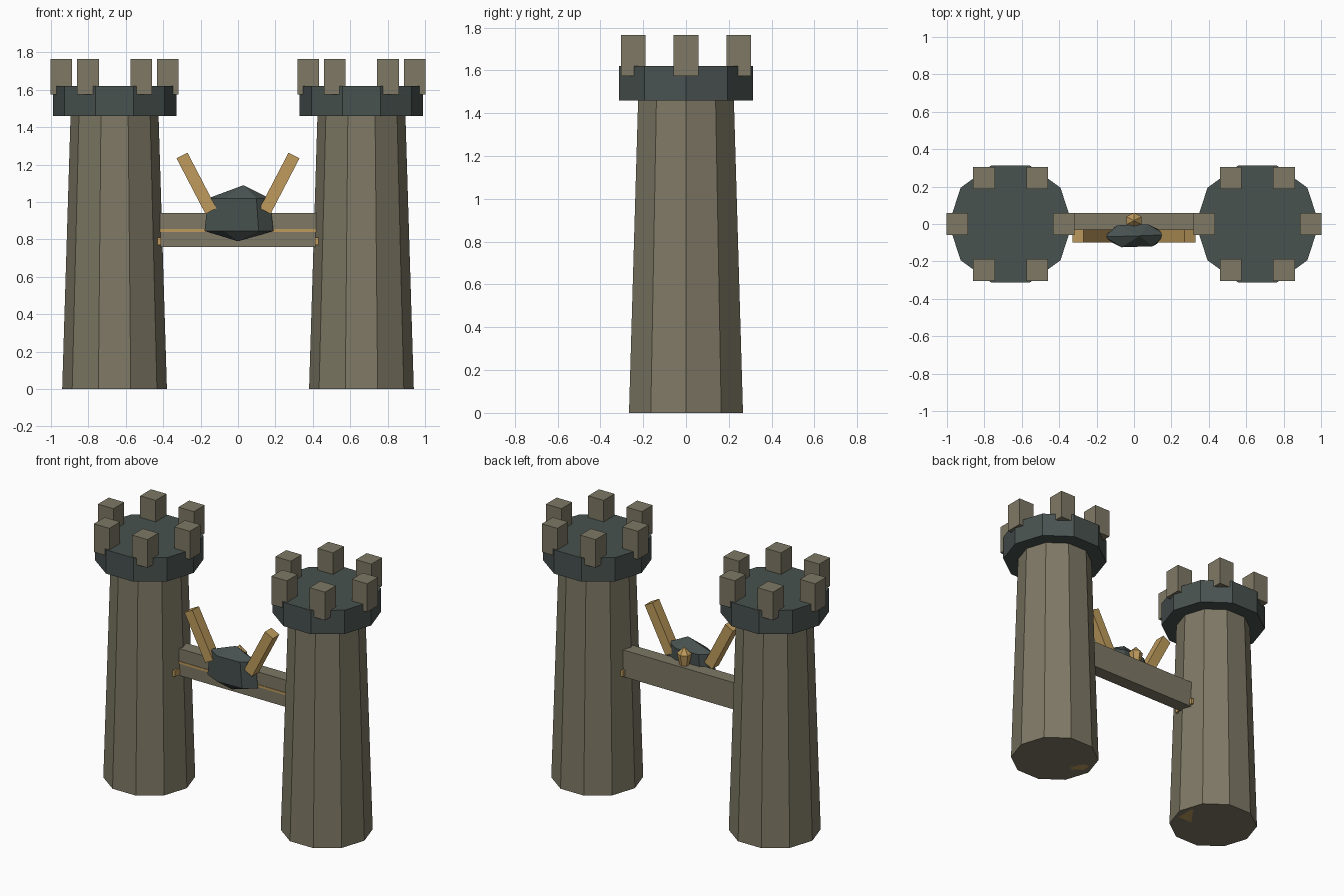
import bpy, bmesh
from math import sin, cos, pi, radians

if "Cube" in bpy.data.objects:
    bpy.data.objects.remove(bpy.data.objects["Cube"])


def material(name, rgb):
    m = bpy.data.materials.new(name)
    m.diffuse_color = (*rgb, 1)
    m.use_nodes = True
    m.node_tree.nodes["Principled BSDF"].inputs["Base Color"].default_value = m.diffuse_color
    return m


STONE = material("stone", (0.21, 0.19, 0.13))
SLATE = material("slate", (0.065, 0.085, 0.08))
GOLD = material("wood", (0.52, 0.33, 0.11))


def box(name, x, y, z, mat, tilt=0, size=None):
    """Box from ranges, or from a centre point when size is given."""
    if size:
        loc = (x, y, z)
    else:
        loc = [(a + b) / 2 for a, b in (x, y, z)]
        size = [b - a for a, b in (x, y, z)]
    bpy.ops.mesh.primitive_cube_add(size=1, location=loc)
    ob = bpy.context.object
    ob.name = name
    ob.scale = size
    ob.rotation_euler[1] = tilt
    ob.data.materials.append(mat)


def stack(name, centre, sides, profile, mat, turn=0):
    """Flat-faced solid from rings of (rx, ry, z, x shift); rx = 0 makes a tip."""
    bm = bmesh.new()
    rings = []
    for rx, ry, z, dx in profile:
        n = sides if rx else 1
        rings.append([bm.verts.new((dx + rx * cos(turn + 2 * pi * i / sides),
                                    ry * sin(turn + 2 * pi * i / sides), z)) for i in range(n)])
    for a, b in zip(rings, rings[1:]):
        for i in range(sides):
            j = (i + 1) % sides
            loop = [a[i % len(a)], a[j % len(a)], b[j % len(b)], b[i % len(b)]]
            bm.faces.new(list(dict.fromkeys(loop)))
    for r in (rings[0], rings[-1]):
        if len(r) > 2:
            bm.faces.new(r)
    bmesh.ops.recalc_face_normals(bm, faces=bm.faces)
    me = bpy.data.meshes.new(name)
    bm.to_mesh(me)
    bm.free()
    me.materials.append(mat)
    ob = bpy.data.objects.new(name, me)
    ob.location = centre
    bpy.context.collection.objects.link(ob)


for side, s in (("left", -1), ("right", 1)):
    cx = 0.66 * s
    # Tower shaft and overhanging crown
    stack(side + "_tower", (cx, 0, 0), 10, [(0.28, 0.28, 0, 0), (0.235, 0.235, 1.47, 0)], STONE)
    stack(side + "_crown", (cx, 0, 0), 10, [(0.33, 0.33, 1.46, 0), (0.33, 0.33, 1.62, 0)], SLATE)
    # Battlements
    for k in range(6):
        a = k * pi / 3
        box(f"{side}_merlon_{k}", cx + 0.284 * cos(a), 0.284 * sin(a), 1.67, STONE,
            size=(0.115, 0.115, 0.19))
    # Timber post inside the tower, with bracket showing at the bridge
    box(side + "_post", sorted((0.425 * s, 0.55 * s)), (-0.065, 0.065), (0, 0.78), GOLD)
    box(side + "_bracket", sorted((0.412 * s, 0.55 * s)), (-0.08, 0.08), (0.77, 0.81), GOLD)
    # Raised arm
    box(side + "_arm", 0.222 * s, -0.065, 1.1, GOLD, tilt=radians(27.5) * s,
        size=(0.066, 0.07, 0.335))

# Bridge and its inlay
box("bridge_beam", (-0.44, 0.44), (-0.03, 0.06), (0.76, 0.94), STONE)
box("bridge_inlay", (-0.42, 0.42), (-0.034, 0), (0.841, 0.856), GOLD)

# Faceted boulder
stack("boulder", (0, -0.063, 0), 6,
      [(0, 0, 0.79, 0), (0.185, 0.062, 0.845, 0.005), (0.165, 0.068, 1.02, 0.005), (0, 0, 1.09, 0.03)],
      SLATE, turn=0.08)

# Small finial behind the boulder
stack("finial", (0, 0.018, 0), 6,
      [(0.028, 0.026, 0.93, 0), (0.047, 0.042, 1.015, 0), (0, 0, 1.06, 0)], GOLD, turn=pi / 6)
